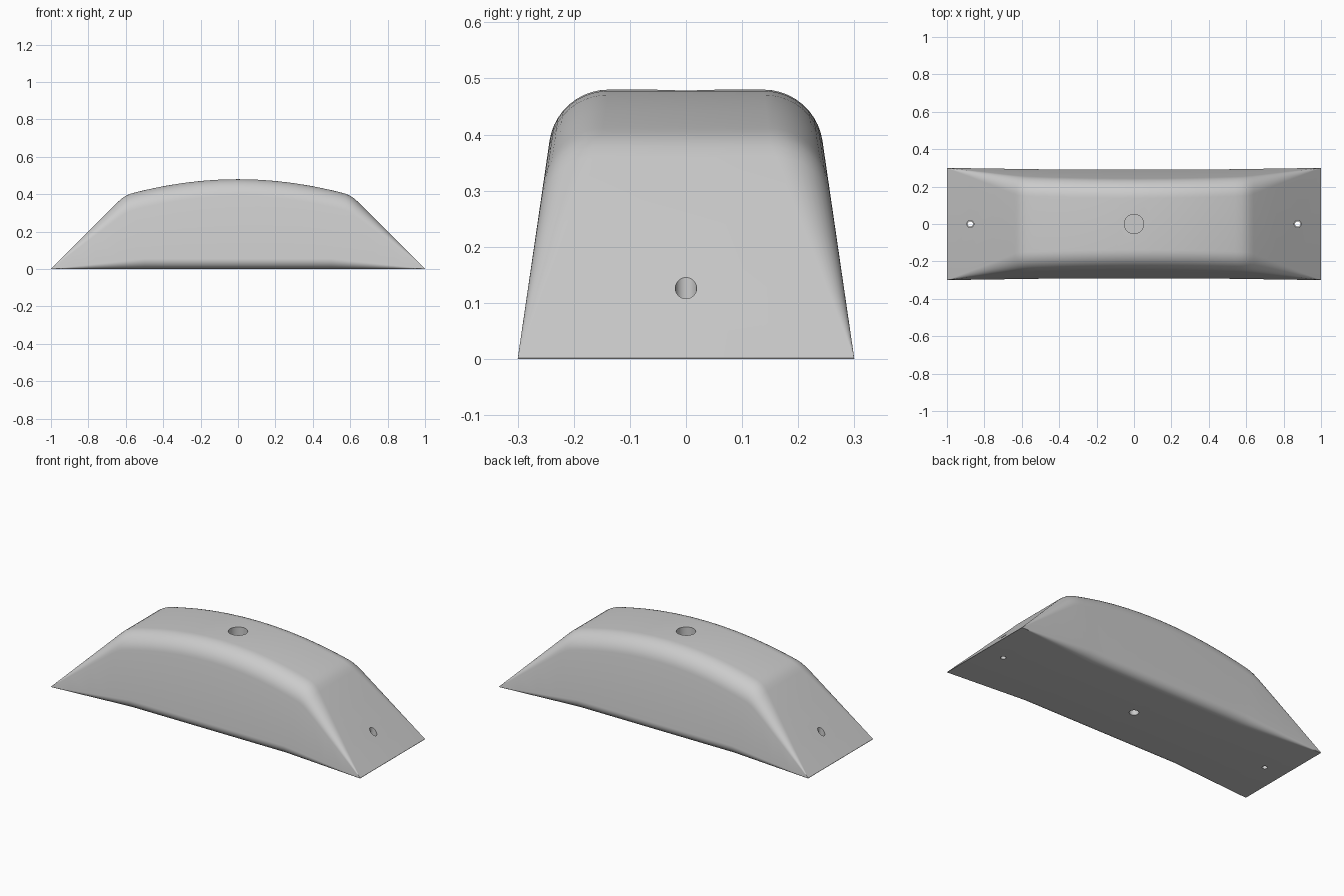
import bpy, bmesh
from mathutils import Vector

cube = bpy.data.objects.get("Cube")
if cube:
    bpy.data.objects.remove(cube, do_unlink=True)

grey = bpy.data.materials.new("plain grey")
grey.use_nodes = True
colour = (0.6, 0.6, 0.6, 1)
grey.diffuse_color = colour
grey.node_tree.nodes["Principled BSDF"].inputs["Base Color"].default_value = colour

BASE, TAPER, CROWN = 0.3, 0.146, 0.48


def height(x):
    """Arched crown, softened shoulder, straight end ramp."""
    x = abs(x)
    if x < 0.575:
        return CROWN - 0.235 * x * x
    shoulder = [(0.575, 0.4023), (0.6, 0.391), (0.62, 0.378), (0.64, 0.36), (1, 0.002)]
    for (a, za), (b, zb) in zip(shoulder, shoulder[1:]):
        if x <= b:
            return za + (zb - za) * (x - a) / (b - a)
    return 0.002


def fillet(before, corner, after, size, steps=10):
    """Circular round of a corner, as a rational curve."""
    a = corner + (before - corner).normalized() * size
    b = corner + (after - corner).normalized() * size
    w = ((a - b).length / 2) / size
    pts = []
    for i in range(steps + 1):
        t = i / steps
        ka, kc, kb = (1 - t) ** 2, 2 * w * t * (1 - t), t * t
        pts.append((a * ka + corner * kc + b * kb) / (ka + kc + kb))
    return pts


def section(x):
    h, run = height(x), 1.0005 - abs(x)
    top_size = 0.092 * min(1, run / 0.38)
    low_size = 0.055 * min(1, run / 0.5)
    foot, crown = Vector((BASE, 0)), Vector((BASE - TAPER * h, h))
    half = fillet(Vector((0, 0)), foot, crown, low_size)
    half += fillet(foot, crown, Vector((0, h)), top_size)
    ring = half + [Vector((-p.x, p.y)) for p in reversed(half)]
    return [(x, p.x, p.y) for p in ring]


# Body lofted through cross-sections
side = [0.1 * i for i in range(1, 6)] + [0.54, 0.575, 0.6, 0.62, 0.64, 0.76, 0.88, 1]
stations = [-x for x in reversed(side)] + [0] + side
bm = bmesh.new()
rings = [[bm.verts.new(p) for p in section(x)] for x in stations]
for r, s in zip(rings, rings[1:]):
    for i in range(len(r)):
        j = (i + 1) % len(r)
        bm.faces.new((r[i], r[j], s[j], s[i]))
bm.faces.new(rings[0])
bm.faces.new(rings[-1])
bmesh.ops.recalc_face_normals(bm, faces=bm.faces)
mesh = bpy.data.meshes.new("handle_body")
bm.to_mesh(mesh)
bm.free()
body = bpy.data.objects.new("handle_body", mesh)
bpy.context.collection.objects.link(body)
mesh.materials.append(grey)


def drill(x, radius, low, high):
    """Cut a vertical round hole between two heights."""
    bpy.ops.mesh.primitive_cylinder_add(vertices=48, radius=radius, depth=high - low,
                                        location=(x, 0, (low + high) / 2))
    cutter = bpy.context.object
    cutter.name = "hole_cutter"
    cutter.hide_render = True
    cutter.data.materials.append(grey)
    mod = body.modifiers.new("hole", "BOOLEAN")
    mod.object, mod.operation, mod.solver = cutter, "DIFFERENCE", "EXACT"
    bpy.ops.object.select_all(action="DESELECT")
    body.select_set(True)
    bpy.context.view_layer.objects.active = body
    bpy.ops.object.modifier_apply(modifier=mod.name)
    bpy.data.objects.remove(cutter, do_unlink=True)


# Crown socket and underside socket
drill(0, 0.052, 0.36, 0.6)
drill(0, 0.025, -0.1, 0.12)
# Screw holes through the end ramps, narrower at the underside
for x in (-0.875, 0.875):
    drill(x, 0.019, 0.04, 0.4)
    drill(x, 0.014, -0.1, 0.06)

bpy.ops.object.shade_smooth_by_angle(angle=0.5)
